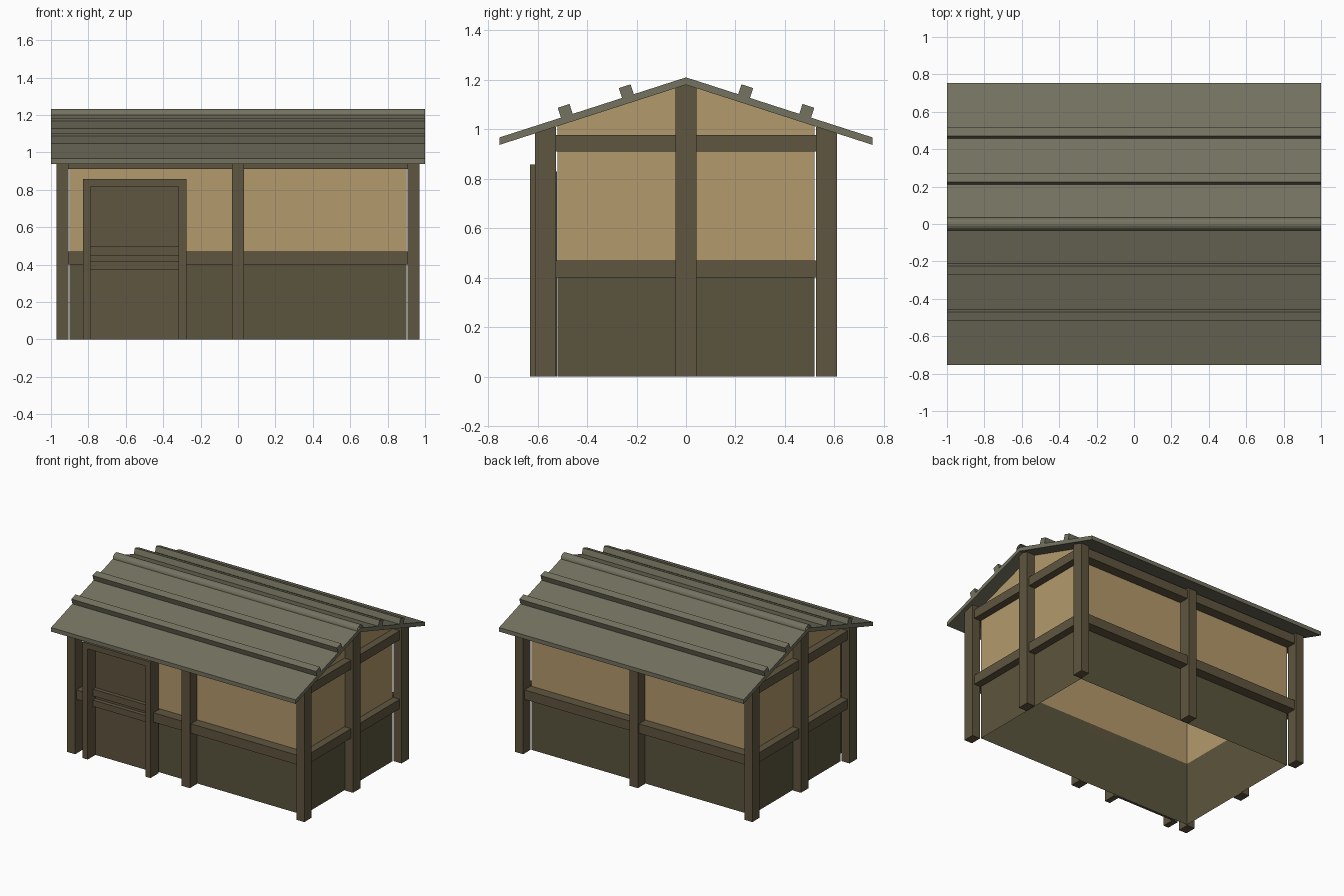
import bpy, math

if "Cube" in bpy.data.objects:
    bpy.data.objects.remove(bpy.data.objects["Cube"])

def mat(name, c):
    m = bpy.data.materials.new(name)
    m.diffuse_color = (*c, 1)
    m.use_nodes = True
    m.node_tree.nodes["Principled BSDF"].inputs["Base Color"].default_value = m.diffuse_color
    return m

TIMBER = mat("timber", (0.115, 0.092, 0.05))
BOARD = mat("lower_boards", (0.105, 0.09, 0.047))
PLASTER = mat("plaster", (0.45, 0.32, 0.15))
ROOF = mat("roofing", (0.175, 0.168, 0.115))

def mesh(name, verts, faces, m):
    me = bpy.data.meshes.new(name)
    me.from_pydata(verts, [], faces)
    me.materials.append(m)
    ob = bpy.data.objects.new(name, me)
    bpy.context.collection.objects.link(ob)
    return ob

def box(name, x, y, z, m=TIMBER):
    (x0, x1), (y0, y1), (z0, z1) = sorted(x), sorted(y), sorted(z)
    v = [(a, b, c) for c in (z0, z1) for b in (y0, y1) for a in (x0, x1)]
    f = [(0, 2, 3, 1), (4, 5, 7, 6), (0, 1, 5, 4), (1, 3, 7, 5), (3, 2, 6, 7), (2, 0, 4, 6)]
    return mesh(name, v, f, m)

def extrude_x(name, prof, m, half=1.0, closed=True):
    """Sweep a (y, z) profile along the length of the building."""
    n = len(prof)
    v = [(s * half, y, z) for s in (-1, 1) for y, z in prof]
    f = [(i, (i + 1) % n, n + (i + 1) % n, n + i) for i in range(n if closed else n - 1)]
    if closed:
        f += [tuple(range(n))[::-1], tuple(range(n, 2 * n))]
    return mesh(name, v, f, m)

SLOPE, RIDGE, THICK = 0.322, 1.21, 0.03
def under(y):
    return RIDGE - THICK - SLOPE * abs(y)

WX, WY, SPLIT = 0.90, 0.52, 0.47      # wall planes, boards/plaster split
PX, PY = (0.905, 0.97), (0.525, 0.61)  # post depth ranges
BX, BY = (WX, 0.955), (WY, 0.595)      # beam depth ranges
LOW, HIGH = (0.40, 0.47), (0.91, 0.977)

# Thin walls: boards below, plaster above, gables on the ends
ring = [(-WX, -WY), (WX, -WY), (WX, WY), (-WX, WY)]
sides = [(i, (i + 1) % 4, 4 + (i + 1) % 4, 4 + i) for i in range(4)]
mesh("lower_walls", [(x, y, z) for z in (0, SPLIT) for x, y in ring], sides, BOARD)
up = [(x, y, z) for z in (SPLIT, under(WY)) for x, y in ring]
up += [(WX, 0, under(0)), (-WX, 0, under(0))]
mesh("upper_walls", up, [(0, 1, 5, 4), (1, 2, 6, 8, 5), (2, 3, 7, 6), (3, 0, 4, 9, 7)], PLASTER)

def sc(r, s):
    return (r[0] * s, r[1] * s)

# Posts and beams on every side
for s, side in ((-1, "front"), (1, "back")):
    for t, end in ((-1, "left"), (1, "right")):
        box(f"{side}_{end}_corner_post", sc(PX, t), sc(PY, s), (0, 1.01))
    box(f"{side}_middle_post", (-0.033, 0.033), sc(PY, s), (0, 1.01))
    for z, lv in ((LOW, "lower"), (HIGH, "upper")):
        spans = [(-0.905, -0.033), (0.033, 0.905)]
        if side == "front" and lv == "lower":   # gap for the door
            spans = [(-0.905, -0.83), (-0.275, -0.033), (0.033, 0.905)]
        for i, x in enumerate(spans):
            box(f"{side}_{lv}_beam_{i}", x, sc(BY, s), z)

for s, side in ((-1, "left"), (1, "right")):
    box(f"{side}_middle_post", sc(PX, s), (-0.043, 0.043), (0, 1.18))
    for z, lv in ((LOW, "lower"), (HIGH, "upper")):
        for t in (-1, 1):
            box(f"{side}_{lv}_beam_{t}", sc(BX, s), (0.043 * t, 0.525 * t), z)

# Door with frame and two cross rails
FY = (-0.63, -0.535)
box("door_left_jamb", (-0.83, -0.788), FY, (0, 0.858))
box("door_right_jamb", (-0.317, -0.275), FY, (0, 0.858))
box("door_lintel", (-0.788, -0.317), FY, (0.818, 0.858))
box("door_panel", (-0.80, -0.30), (-0.54, -0.521), (0, 0.83))
for i, z in enumerate(((0.37, 0.417), (0.447, 0.497))):
    box(f"door_rail_{i}", (-0.788, -0.317), (-0.57, -0.54), z)

# Roof slab
E = 0.755
ez = RIDGE - SLOPE * E
extrude_x("roof", [(-E, ez), (-E, ez - THICK), (0, RIDGE - THICK),
                   (E, ez - THICK), (E, ez), (0, RIDGE)], ROOF)

# Roof battens, square to the slope
a = math.atan(SLOPE)
ca, sa = math.cos(a), math.sin(a)
for s in (-1, 1):
    for i, y in enumerate((0.235, 0.482)):
        z = RIDGE - SLOPE * y
        pts = [(s * (y + u * ca + h * sa), z - u * sa + h * ca)
               for u, h in ((-0.025, -0.005), (0.025, -0.005), (0.025, 0.042), (-0.025, 0.042))]
        extrude_x(f"roof_batten_{s}_{i}", pts[::s], ROOF)

# Open half-round ridge cap
arc = [(0.035 * math.cos(math.pi * i / 10), 1.198 + 0.035 * math.sin(math.pi * i / 10)) for i in range(11)]
extrude_x("ridge_cap", arc, ROOF, closed=False)
